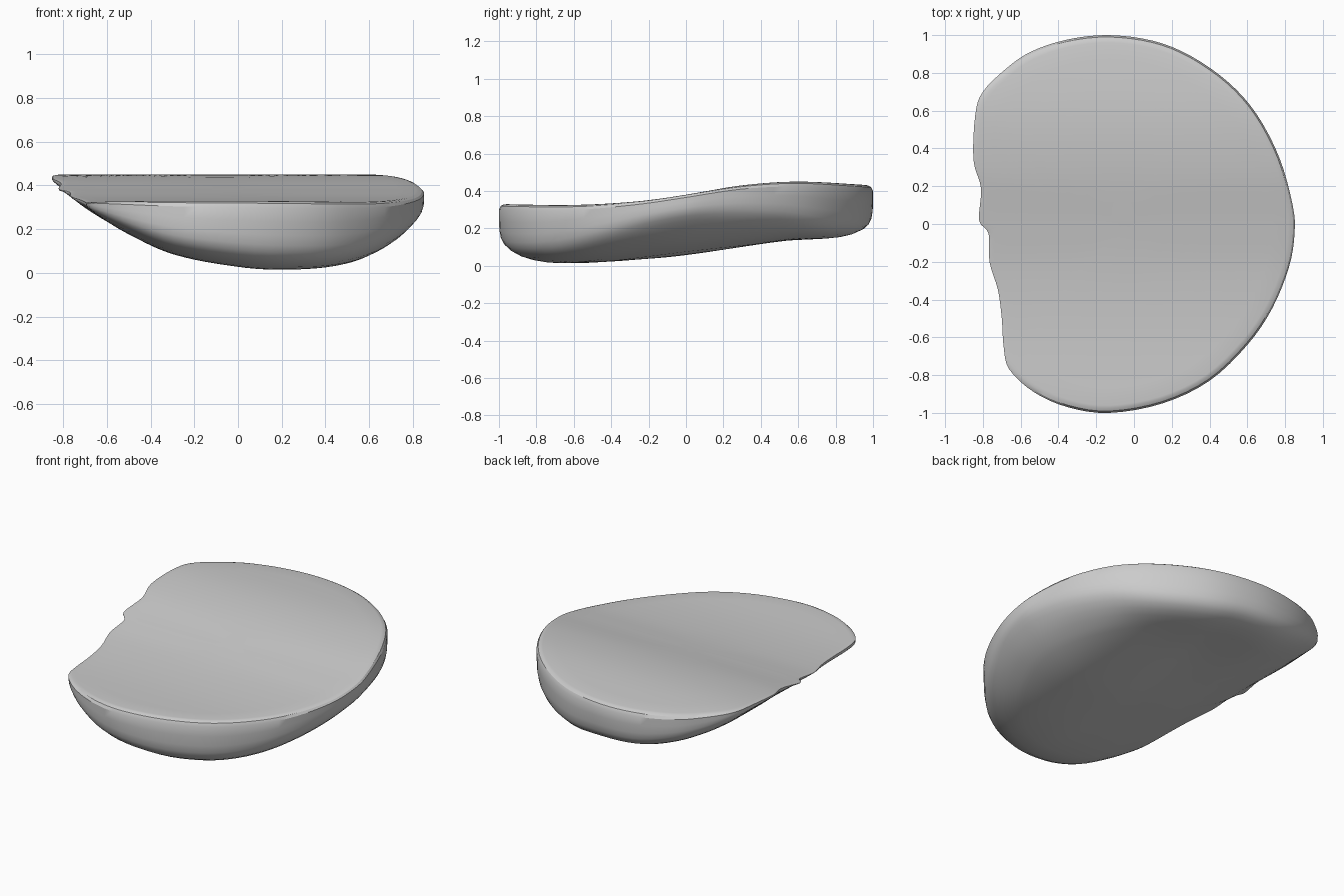
import bpy, bmesh
from mathutils import Vector

cube = bpy.data.objects.get("Cube")
if cube:
    bpy.data.objects.remove(cube, do_unlink=True)

# Rim outline seen from above; the left edge is worn and ragged
RIM = [(-.14, 1), (.1, .97), (.3, .89), (.5, .75), (.65, .58), (.77, .35), (.84, .1), (.85, -.05),
       (.82, -.23), (.73, -.45), (.6, -.64), (.4, -.83), (.15, -.95), (-.13, -1), (-.35, -.97),
       (-.53, -.89), (-.66, -.77), (-.69, -.65), (-.7, -.5), (-.72, -.35), (-.765, -.2), (-.77, -.05),
       (-.82, .02), (-.81, .19), (-.85, .34), (-.84, .58), (-.8, .7), (-.68, .82), (-.55, .91), (-.36, .975)]
# Height profiles: top along y, underside along x, lift of the underside along y
TOP = [(-1, .33), (-.6, .325), (-.25, .345), (0, .38), (.3, .43), (.6, .45), (1, .43)]
KEEL = [(-.85, .41), (-.7, .29), (-.5, .17), (-.3, .08), (0, .02), (.2, .003), (.5, .015), (.7, .08), (.85, .18)]
LIFT = [(-1, 0), (-.7, 0), (-.2, .035), (0, .055), (.5, .125), (.65, .13), (1, .11)]
CENTRE = Vector((-.05, 0))


def catmull(a, b, c, d, t):
    return .5 * (2 * b + (c - a) * t + (2 * a - 5 * b + 4 * c - d) * t**2 + (3 * b - a - 3 * c + d) * t**3)


def profile(points, u):
    """Smooth height at u along a profile."""
    u = min(max(u, points[0][0]), points[-1][0])
    i = next(k for k in range(len(points) - 1) if u <= points[k + 1][0])
    (u0, h0), (u1, h1) = points[i], points[i + 1]

    def slope(k):
        (ua, ha), (ub, hb) = points[max(k - 1, 0)], points[min(k + 1, len(points) - 1)]
        return (hb - ha) / (ub - ua) * (u1 - u0)

    t = (u - u0) / (u1 - u0)
    return (h0 * (1 + 2 * t) * (1 - t)**2 + slope(i) * t * (1 - t)**2
            + h1 * t * t * (3 - 2 * t) - slope(i + 1) * t * t * (1 - t))


def thickness(x, y):
    w = min(max((x + .75) / .8, 0), 1)
    w = w * w * (3 - 2 * w)
    return max(profile(TOP, y) - profile(KEEL, x) - w * profile(LIFT, y), .012)


def top_point(p, s):
    edge = min(max((s - .96) / .04, 0), 1)
    drop = .1 * thickness(p.x, p.y) * (1 - (1 - edge**2)**.5)
    return Vector((p.x, p.y, profile(TOP, p.y) - drop))


def bottom_point(p, s):
    t = thickness(p.x, p.y)
    return Vector((p.x, p.y, profile(TOP, p.y) - t * max(.1, (1 - s**6)**(1 / 6))))


# Fine outline from the rim points
pts = [Vector(p) for p in RIM]
n = len(pts)
outline = [catmull(pts[i - 1], pts[i], pts[(i + 1) % n], pts[(i + 2) % n], k / 4)
           for i in range(n) for k in range(4)]

# Slab: rings out over the top, round the rim and back under the belly
inner = [k / 8 for k in range(1, 7)]
rings = [(s, top_point) for s in inner + [.87, .96, .975, .99, 1]]
rings += [(s, bottom_point) for s in [.9999, .998, .99, .975, .95, .91, .86, .8] + inner[::-1]]

bm = bmesh.new()
loops = []
for s, place in rings:
    loops.append([bm.verts.new(place(CENTRE.lerp(p, s), s)) for p in outline])
m = len(outline)
for a, b in zip(loops, loops[1:]):
    for j in range(m):
        k = (j + 1) % m
        bm.faces.new((a[j], a[k], b[k], b[j]))
for loop, place in ((loops[0], top_point), (loops[-1], bottom_point)):
    hub = bm.verts.new(place(CENTRE, 0))
    for j in range(m):
        bm.faces.new((hub, loop[j], loop[(j + 1) % m]))
bmesh.ops.recalc_face_normals(bm, faces=bm.faces)
mesh = bpy.data.meshes.new("curved_slab")
bm.to_mesh(mesh)
bm.free()
slab = bpy.data.objects.new("curved_slab", mesh)
bpy.context.collection.objects.link(slab)

# Plain grey finish
grey = bpy.data.materials.new("plain grey")
grey.use_nodes = True
colour = (.6, .6, .6, 1)
grey.diffuse_color = colour
grey.node_tree.nodes["Principled BSDF"].inputs["Base Color"].default_value = colour
mesh.materials.append(grey)

bpy.ops.object.select_all(action='DESELECT')
slab.select_set(True)
bpy.context.view_layer.objects.active = slab
bpy.ops.object.shade_smooth_by_angle(angle=.5)
